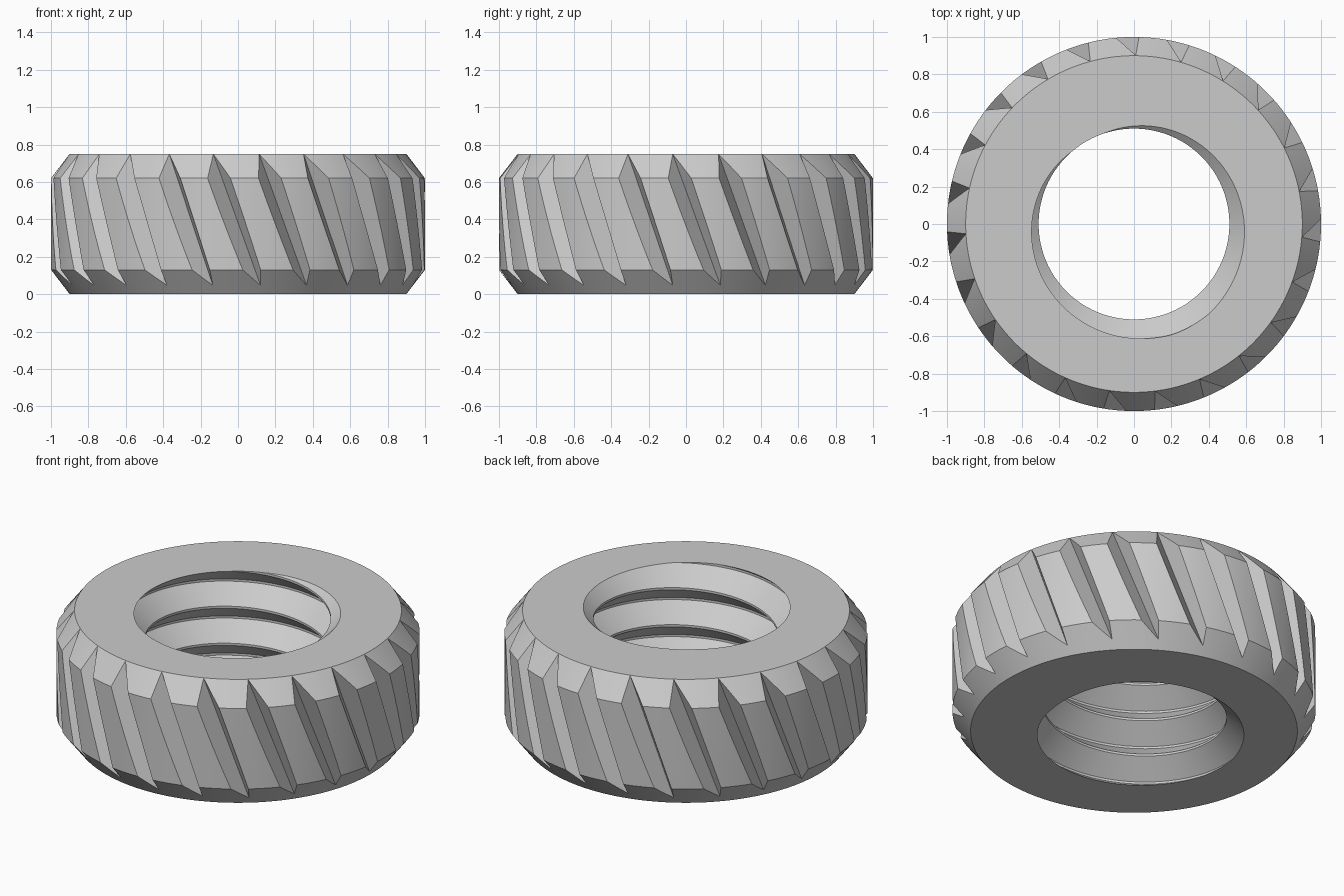
import bpy
import bmesh
from math import sin, cos, radians, ceil
from mathutils import Vector

cube = bpy.data.objects.get("Cube")
if cube:
    bpy.data.objects.remove(cube, do_unlink=True)

HEIGHT = 0.75
SEGMENTS = 180
PITCH = 0.225
MINOR, MAJOR = 0.51, 0.625
TEETH = 23

steel = bpy.data.materials.new("light_grey_metal")
steel.use_nodes = True
grey = (0.6, 0.6, 0.6, 1)
steel.diffuse_color = grey
steel.node_tree.nodes["Principled BSDF"].inputs["Base Color"].default_value = grey


def make_object(name, bm):
    bmesh.ops.recalc_face_normals(bm, faces=bm.faces[:])
    mesh = bpy.data.meshes.new(name)
    bm.to_mesh(mesh)
    bm.free()
    mesh.materials.append(steel)
    obj = bpy.data.objects.new(name, mesh)
    bpy.context.collection.objects.link(obj)
    return obj


# Thread section: flat root, straight flanks, flat crest
FLAT = 0.03
BREAKS = (-FLAT, FLAT, 0.5 - FLAT, 0.5 + FLAT)


def root_height(angle):
    return HEIGHT + PITCH * (angle + 60) / 360


def thread_radius(angle, z):
    phase = ((z - root_height(angle)) / PITCH) % 1
    away = min(phase, 1 - phase)
    blend = min(max((away - FLAT) / (0.5 - 2 * FLAT), 0), 1)
    return MAJOR + (MINOR - MAJOR) * blend


def column(angle):
    """Closed section of the ring: threaded bore, then chamfered outside."""
    turns = ceil(HEIGHT / PITCH) + 2
    heights = [root_height(angle) + PITCH * (k + b)
               for k in range(-turns, 2) for b in BREAKS]
    heights = [0] + [min(max(z, 0), HEIGHT) for z in heights] + [HEIGHT]
    section = [(thread_radius(angle, z), z) for z in heights]
    section += [(0.9, HEIGHT), (1, 0.62), (1, 0.13), (0.9, 0)]
    a = radians(angle)
    return [(r * cos(a), r * sin(a), z) for r, z in section]


# Ring with threaded bore
bm = bmesh.new()
columns = [[bm.verts.new(p) for p in column(360 * i / SEGMENTS)]
           for i in range(SEGMENTS + 1)]
for left, right in zip(columns, columns[1:]):
    for j in range(len(left)):
        k = (j + 1) % len(left)
        bm.faces.new((left[j], right[j], right[k], left[k]))
bmesh.ops.remove_doubles(bm, verts=bm.verts[:], dist=0.0001)
ring = make_object("knurled_threaded_ring", bm)

# Slanted V-shaped cutters around the rim
bm = bmesh.new()
slant = radians(20)
for i in range(TEETH):
    a = radians(-82.8 + 360 * i / TEETH)
    radial = Vector((cos(a), sin(a), 0))
    tangent = Vector((-sin(a), cos(a), 0))
    up = Vector((0, 0, 1))
    along = tangent * sin(slant) - up * cos(slant)
    across = tangent * cos(slant) + up * sin(slant)
    start = radial * 0.901 + up * HEIGHT
    ends = []
    for s in (-0.15, 0.95):
        base = start + along * s
        lip = base + radial * 0.16
        ends.append([bm.verts.new(p) for p in
                     (base, lip + across * 0.096, lip - across * 0.096)])
    bm.faces.new(ends[0])
    bm.faces.new(ends[1][::-1])
    for j in range(3):
        k = (j + 1) % 3
        bm.faces.new((ends[0][k], ends[0][j], ends[1][j], ends[1][k]))
cutter = make_object("groove_cutter", bm)
cutter.hide_render = True

# Cut the grooves
cut = ring.modifiers.new("grooves", "BOOLEAN")
cut.operation = "DIFFERENCE"
cut.solver = "EXACT"
cut.object = cutter
bpy.ops.object.select_all(action="DESELECT")
ring.select_set(True)
bpy.context.view_layer.objects.active = ring
bpy.ops.object.modifier_apply(modifier=cut.name)
bpy.data.objects.remove(cutter, do_unlink=True)
bpy.ops.object.shade_smooth_by_angle(angle=radians(25))
